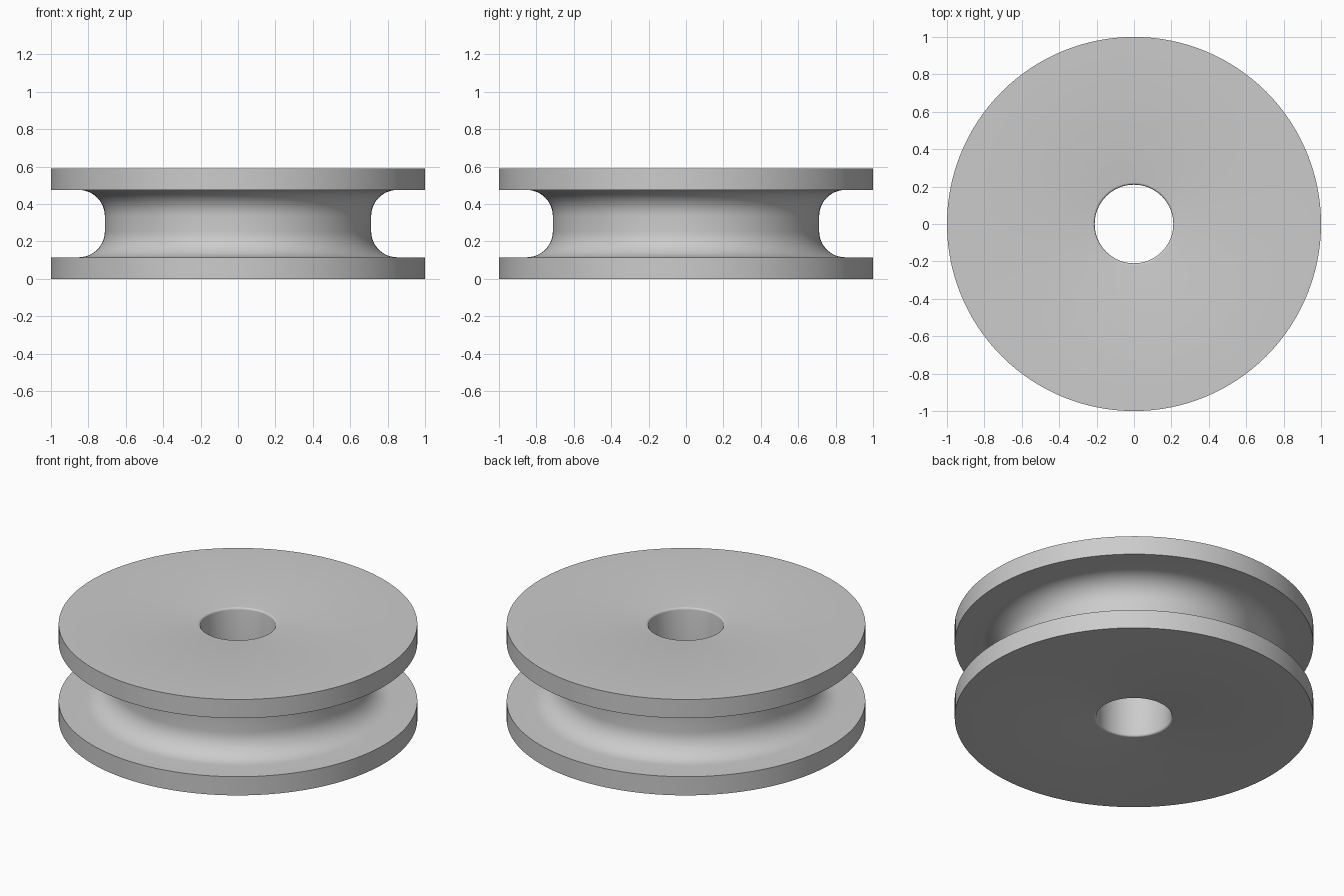
import bpy
import bmesh
from math import cos, sin, pi, radians
from mathutils import Matrix, Vector

cube = bpy.data.objects.get("Cube")
if cube:
    bpy.data.objects.remove(cube)

HEIGHT = 0.59
RIM = 1.0
FLANGE = 0.115
GROOVE = 0.712
FILLET = 0.14
BORE = 0.21
EASE = 0.012
SEGMENTS = 128

# Plain grey material
grey = bpy.data.materials.new("light grey")
grey.use_nodes = True
colour = (0.6, 0.6, 0.6, 1)
grey.diffuse_color = colour
grey.node_tree.nodes["Principled BSDF"].inputs["Base Color"].default_value = colour


def arc(r, z, radius, start, end, steps):
    """Quarter-round points in the radius/height plane."""
    angles = [radians(start + (end - start) * i / steps) for i in range(steps + 1)]
    return [(r + radius * cos(a), z + radius * sin(a)) for a in angles]


# Lower half of the wheel section: eased bore, flange, groove fillet
half = arc(BORE + EASE, EASE, EASE, 180, 270, 4)
half += [(RIM, 0), (RIM, FLANGE)]
half += arc(GROOVE + FILLET, FLANGE + FILLET, FILLET, 270, 180, 12)

# Mirror the section about mid height to close the loop
profile = half + [(r, HEIGHT - z) for r, z in reversed(half)]

# Revolve the section around the axle
bm = bmesh.new()
rings = []
for i in range(SEGMENTS):
    turn = Matrix.Rotation(2 * pi * i / SEGMENTS, 3, 'Z')
    rings.append([bm.verts.new(turn @ Vector((r, 0, z))) for r, z in profile])
count = len(profile)
for i in range(SEGMENTS):
    a, b = rings[i], rings[(i + 1) % SEGMENTS]
    for j in range(count):
        k = (j + 1) % count
        bm.faces.new((a[j], b[j], b[k], a[k]))
bmesh.ops.recalc_face_normals(bm, faces=bm.faces)
mesh = bpy.data.meshes.new("grooved_wheel")
bm.to_mesh(mesh)
bm.free()
mesh.materials.append(grey)

# Grooved pulley wheel
wheel = bpy.data.objects.new("grooved_wheel", mesh)
bpy.context.collection.objects.link(wheel)
bpy.ops.object.select_all(action='DESELECT')
wheel.select_set(True)
bpy.context.view_layer.objects.active = wheel
bpy.ops.object.shade_smooth_by_angle(angle=radians(35))
